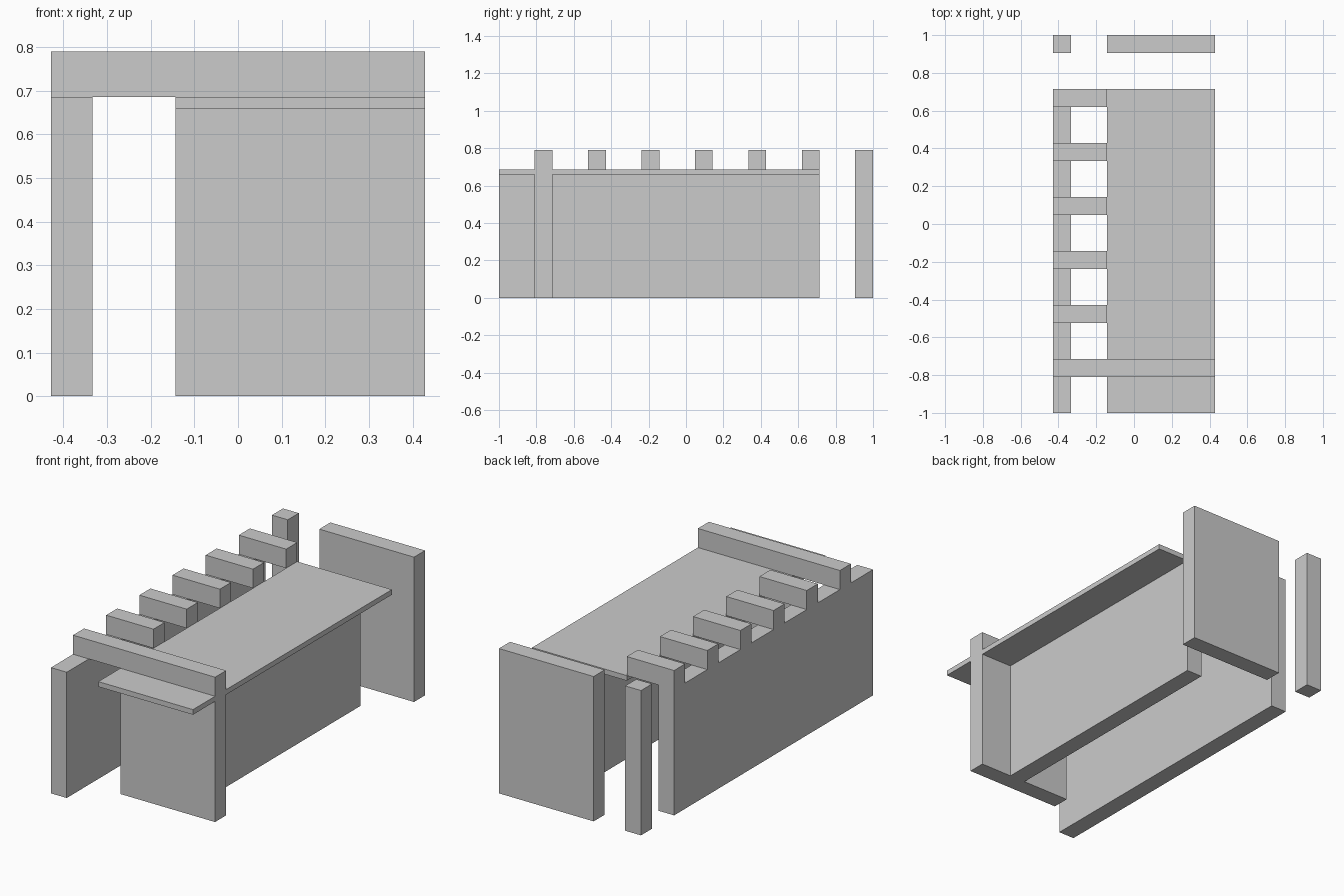
import bpy

if "Cube" in bpy.data.objects:
    bpy.data.objects.remove(bpy.data.objects["Cube"])

U = 2 / 21            # module: wall thickness
TOP = 0.79            # top of beams and back pieces
DECK = 0.686          # top of deck and long wall
UNDER = 0.658         # underside of deck


def box(name, x0, x1, y0, y1, z0, z1):
    bpy.ops.mesh.primitive_cube_add(
        size=1, location=((x0 + x1) / 2, (y0 + y1) / 2, (z0 + z1) / 2))
    ob = bpy.context.object
    ob.name = name
    ob.scale = (x1 - x0, y1 - y0, z1 - z0)
    bpy.ops.object.transform_apply(location=False, rotation=False, scale=True)
    return ob


L, R = -4.5 * U, 4.5 * U     # outer sides
M = -1.5 * U                 # left edge of the deck
Y_BACK = 7.5 * U             # back end of deck and walls
Y_PANEL = -8.5 * U           # front face of front panel

# Long left wall, inner support wall and deck
box("left_wall", L, L + U, -1, Y_BACK, 0, DECK)
box("inner_wall", 1.5 * U, 2.5 * U, Y_PANEL + U, Y_BACK, 0, UNDER)
box("deck", M, R, -1, Y_BACK, UNDER, DECK)

# Front panel with the beam running over the deck to the left wall
box("front_panel", M, R, Y_PANEL, Y_PANEL + U, 0, UNDER)
box("front_beam", L, R, Y_PANEL, Y_PANEL + U, DECK, TOP)

# Row of short beams over the walkway
for i in range(5):
    y = (-5.5 + 3 * i) * U
    box(f"short_beam_{i + 1}", L, M, y, y + U, DECK, TOP)

# Free-standing pieces at the back
box("back_post", L, L + U, 1 - U, 1, 0, TOP)
box("back_panel", M, R, 1 - U, 1, 0, TOP)
